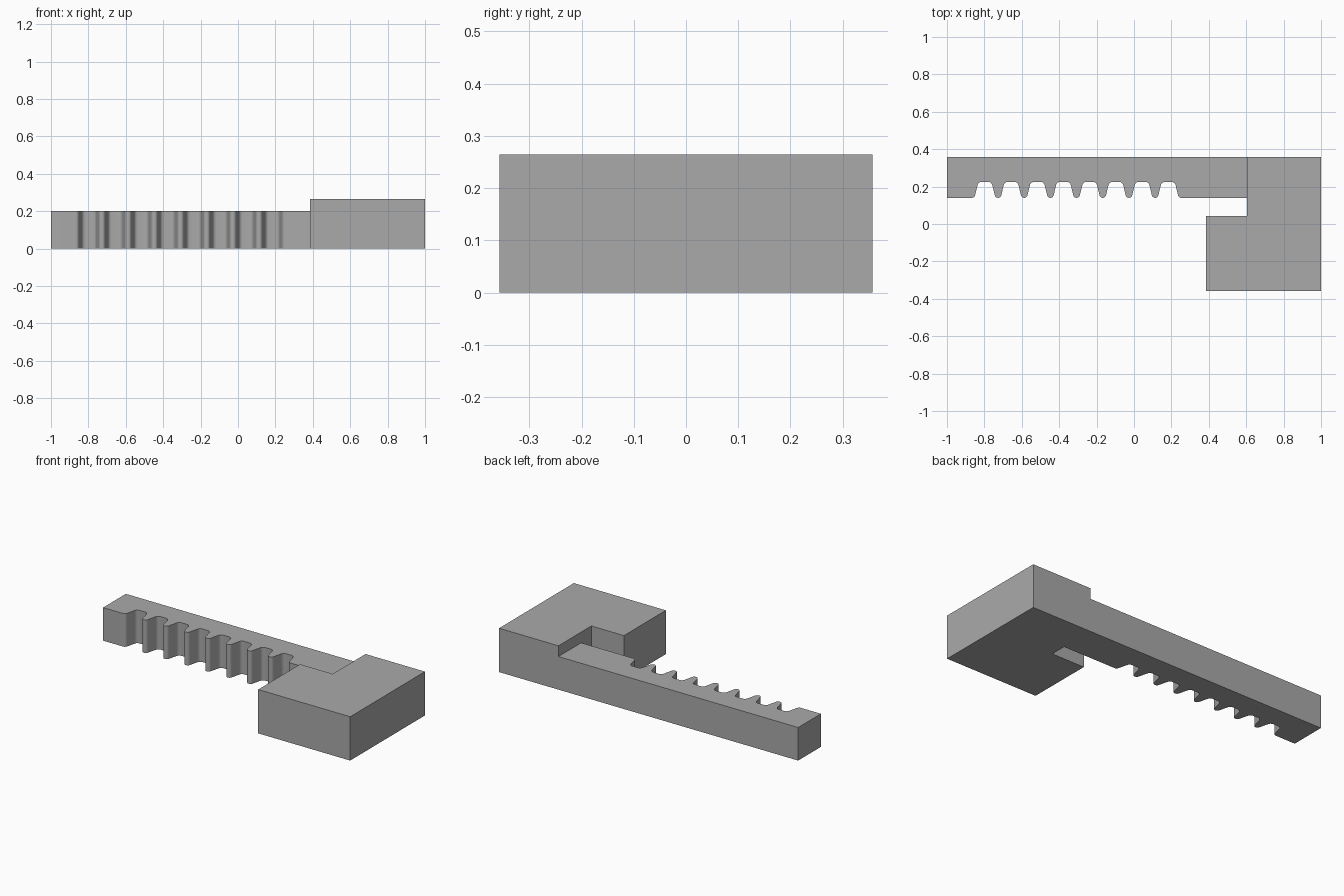
import bpy
import bmesh
from math import cos, sin, radians

if "Cube" in bpy.data.objects:
    bpy.data.objects.remove(bpy.data.objects["Cube"], do_unlink=True)

grey = bpy.data.materials.new("plain grey")
grey.use_nodes = True
colour = (0.40, 0.40, 0.40, 1)
grey.diffuse_color = colour
grey.node_tree.nodes["Principled BSDF"].inputs["Base Color"].default_value = colour


def extrude_outline(name, outline, height):
    """Stand a prism with the given counter-clockwise plan on the ground."""
    bm = bmesh.new()
    base = bm.faces.new([bm.verts.new((x, y, 0)) for x, y in outline])
    top = bmesh.ops.extrude_face_region(bm, geom=[base])["geom"]
    bmesh.ops.translate(bm, vec=(0, 0, height),
                        verts=[v for v in top if isinstance(v, bmesh.types.BMVert)])
    bmesh.ops.recalc_face_normals(bm, faces=bm.faces)
    mesh = bpy.data.meshes.new(name)
    bm.to_mesh(mesh)
    bm.free()
    mesh.materials.append(grey)
    obj = bpy.data.objects.new(name, mesh)
    bpy.context.collection.objects.link(obj)
    return obj


def arc(cx, cy, radius, start, end, steps=7):
    angles = [radians(start + (end - start) * i / steps) for i in range(steps + 1)]
    return [(cx + radius * cos(a), cy + radius * sin(a)) for a in angles]


BACK, FRONT, ROOT = 0.357, 0.14, 0.225      # bar edges and gullet depth
INNER = 0.603                               # where the bar meets the head
PITCH, FIRST, COUNT = 0.14, -0.797, 8

# Half a gullet: rounded root, sloping flank, rounded tooth tip
root_r, tip_r, lean = 0.022, 0.018, 13
half = arc(0.018, ROOT - root_r, root_r, 90, lean)
half += arc(PITCH / 2, FRONT + tip_r, tip_r, 180 + lean, 270)
gullet = [(-u, y) for u, y in reversed(half)] + half

# Toothed bar
outline = [(-1, BACK), (-1, FRONT)]
for i in range(COUNT):
    points = gullet if i == 0 else gullet[1:]
    outline += [(FIRST + i * PITCH + u, y) for u, y in points]
outline += [(INNER, FRONT), (INNER, BACK)]
rack = extrude_outline("toothed_bar", outline, 0.2)

# Hooked head
extrude_outline("hooked_head", [
    (0.385, -BACK), (1, -BACK), (1, BACK),
    (INNER, BACK), (INNER, 0.043), (0.385, 0.043)], 0.265)

# Smooth the rounded teeth, keep the rims sharp
bpy.ops.object.select_all(action="DESELECT")
rack.select_set(True)
bpy.context.view_layer.objects.active = rack
bpy.ops.object.shade_smooth_by_angle(angle=radians(35))
